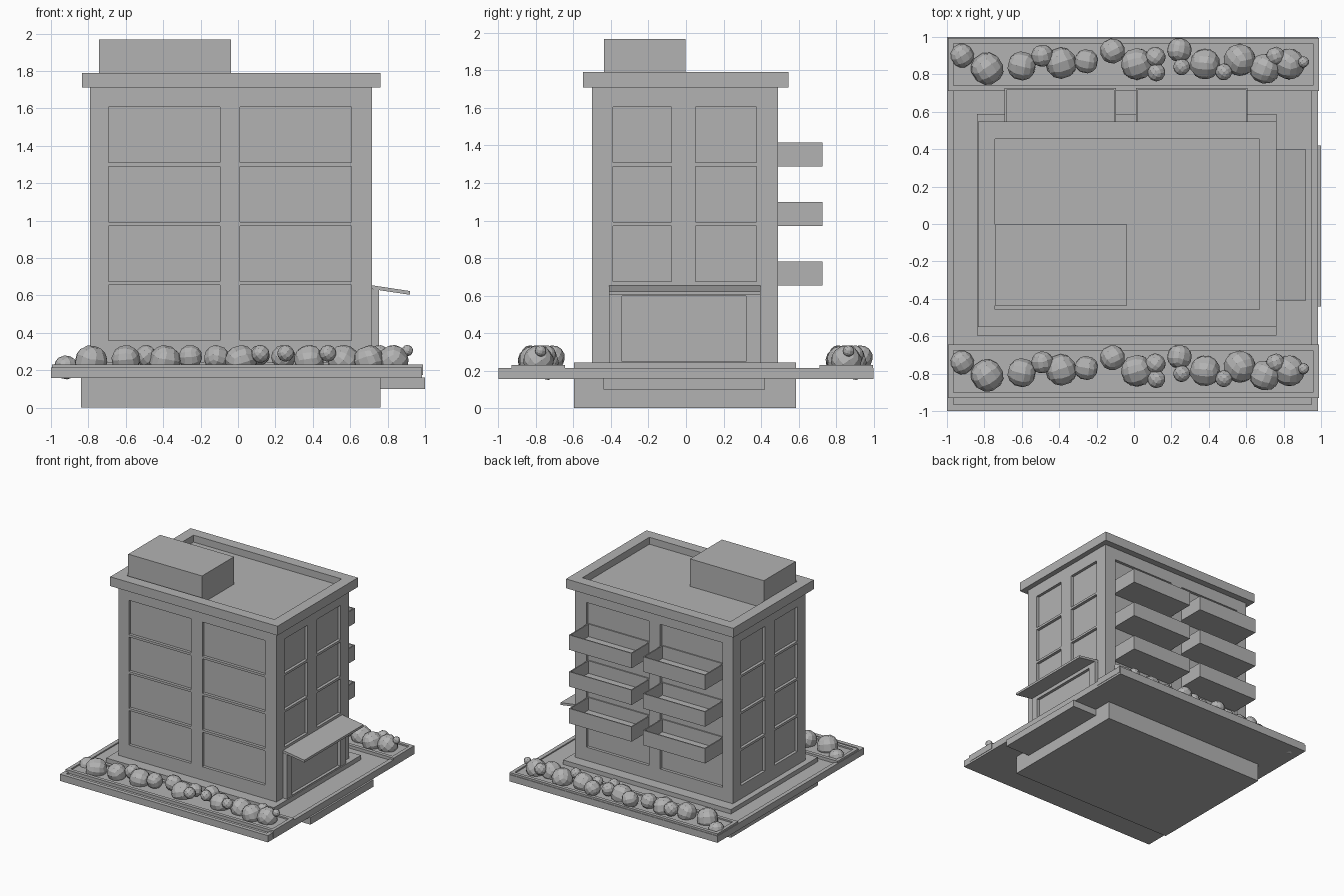
import bpy, bmesh, random
from mathutils import Euler, Vector

random.seed(4)
if "Cube" in bpy.data.objects:
    bpy.data.objects.remove(bpy.data.objects["Cube"])

grey = bpy.data.materials.new("plain grey")
grey.use_nodes = True
colour = (0.45, 0.45, 0.45, 1)
grey.diffuse_color = colour
grey.node_tree.nodes["Principled BSDF"].inputs["Base Color"].default_value = colour


def finish(name, bm):
    mesh = bpy.data.meshes.new(name)
    bm.to_mesh(mesh)
    bm.free()
    mesh.materials.append(grey)
    obj = bpy.data.objects.new(name, mesh)
    bpy.context.scene.collection.objects.link(obj)
    return obj


def add_box(bm, x, y, z):
    lo, hi = Vector((x[0], y[0], z[0])), Vector((x[1], y[1], z[1]))
    made = bmesh.ops.create_cube(bm, size=1)["verts"]
    for v in made:
        v.co = Vector(lo[i] if v.co[i] < 0 else hi[i] for i in range(3))
    return made


def box(name, x, y, z):
    bm = bmesh.new()
    add_box(bm, x, y, z)
    return finish(name, bm)


def tray(name, x, y, z, wall, depth):
    """Box whose top is inset by the wall width and sunk by the depth."""
    bm = bmesh.new()
    add_box(bm, x, y, z)
    bm.normal_update()
    top = max(bm.faces, key=lambda f: f.calc_center_median().z)
    bmesh.ops.inset_region(bm, faces=[top], thickness=wall, use_even_offset=True)
    rim = bmesh.ops.extrude_discrete_faces(bm, faces=[top])["faces"][0]
    for v in rim.verts:
        v.co.z -= depth
    return finish(name, bm)


def carve(obj, boxes):
    """Cut a list of boxes out of an object."""
    bm = bmesh.new()
    for b in boxes:
        add_box(bm, *b)
    cutter = finish("cutter", bm)
    cutter.hide_render = True
    mod = obj.modifiers.new("recesses", 'BOOLEAN')
    mod.operation, mod.solver, mod.object = 'DIFFERENCE', 'EXACT', cutter
    graph = bpy.context.evaluated_depsgraph_get()
    mesh = bpy.data.meshes.new_from_object(obj.evaluated_get(graph))
    obj.modifiers.clear()
    obj.data = mesh
    bpy.data.objects.remove(cutter)


# Ground: foundation, paved slab, entrance step
box("foundation", (-0.84, 0.762), (-0.597, 0.587), (0, 0.243))
tray("ground_slab", (-1, 0.985), (-1, 1), (0.157, 0.215), 0.035, 0.01)
box("entrance_step", (0.7, 1), (-0.44, 0.42), (0.1, 0.16))

# Main block with recessed windows on all sides
left, right, front, back = -0.79, 0.717, -0.5, 0.49
depth = 0.025
rows = [(0.358 + 0.317 * i, 0.655 + 0.317 * i) for i in range(4)]
wide = [(-0.692, -0.097), (0.01, 0.608)]
narrow = [(-0.39, -0.077), (0.05, 0.376)]
cuts = []
for i, z in enumerate(rows):
    for x in wide:
        cuts.append((x, (front - 0.1, front + depth), z))
        cuts.append((x, (back - depth, back + 0.1), z))
    for y in narrow:
        cuts.append(((left - 0.1, left + depth), y, z))
        if i > 0:
            cuts.append(((right - depth, right + 0.1), y, z))
block = box("main_block", (left, right), (front, back), (0.23, 1.73))
carve(block, cuts)

# Entrance surround and sloping canopy
surround = box("entrance_surround", (0.7, 0.753), (-0.41, 0.397), (0.235, 0.63))
carve(surround, [((0.728, 0.8), (-0.342, 0.32), (0.25, 0.597))])
bm = bmesh.new()
for v in add_box(bm, (right - 0.01, 0.92), (-0.41, 0.397), (0.635, 0.655)):
    if v.co.x > 0.8:
        v.co.z -= 0.032
finish("entrance_canopy", bm)

# Roof parapet and plant room
tray("roof_parapet", (-0.835, 0.762), (-0.55, 0.547), (1.71, 1.79), 0.092, 0.065)
box("roof_room", (-0.742, -0.037), (-0.437, -0.002), (1.72, 1.967))

# Balconies on the back
for i, z in enumerate(rows[:3]):
    for x, side in zip(wide, ("right", "left")):
        tray(f"balcony_{side}_{i + 1}", x, (back - depth, 0.727),
             (z[1], z[1] + 0.128), 0.01, 0.108)

# Planters along the front and back edges, each filled with round bushes
bushes = [  # x, y, radius
    (-0.92, 0.9, 0.065), (-0.785, 0.83, 0.088), (-0.6, 0.845, 0.078),
    (-0.49, 0.9, 0.06), (-0.39, 0.86, 0.085), (-0.255, 0.87, 0.065),
    (-0.115, 0.925, 0.068), (0.015, 0.855, 0.086), (0.115, 0.893, 0.055),
    (0.12, 0.81, 0.048), (0.243, 0.93, 0.066), (0.255, 0.84, 0.045),
    (0.38, 0.855, 0.082), (0.48, 0.813, 0.045), (0.565, 0.877, 0.086),
    (0.7, 0.83, 0.082), (0.757, 0.898, 0.05), (0.83, 0.855, 0.083),
    (0.906, 0.866, 0.03)]
spins = [Euler([random.uniform(0, 1.5) for _ in range(3)]) for _ in bushes]
for label, shift in (("back", 0), ("front", -1.64)):
    tray(f"{label}_planter", (-0.995, 0.988), (0.71 + shift, 0.995 + shift),
         (0.175, 0.231), 0.03, 0.012)
    bm = bmesh.new()
    for (x, y, r), spin in zip(bushes, spins):
        top = 0.28 if x < -0.9 else 0.335
        ball = bmesh.new()
        bmesh.ops.create_cube(ball, size=2)
        bmesh.ops.subdivide_edges(ball, edges=ball.edges[:], cuts=2, use_grid_fill=True)
        for v in ball.verts:
            v.co = v.co.normalized() * r
            v.co.rotate(spin)
            v.co += Vector((x, y + shift, top - r))
        piece = bpy.data.meshes.new("bush")
        ball.to_mesh(piece)
        ball.free()
        bm.from_mesh(piece)
        bpy.data.meshes.remove(piece)
    finish(f"{label}_bushes", bm)
